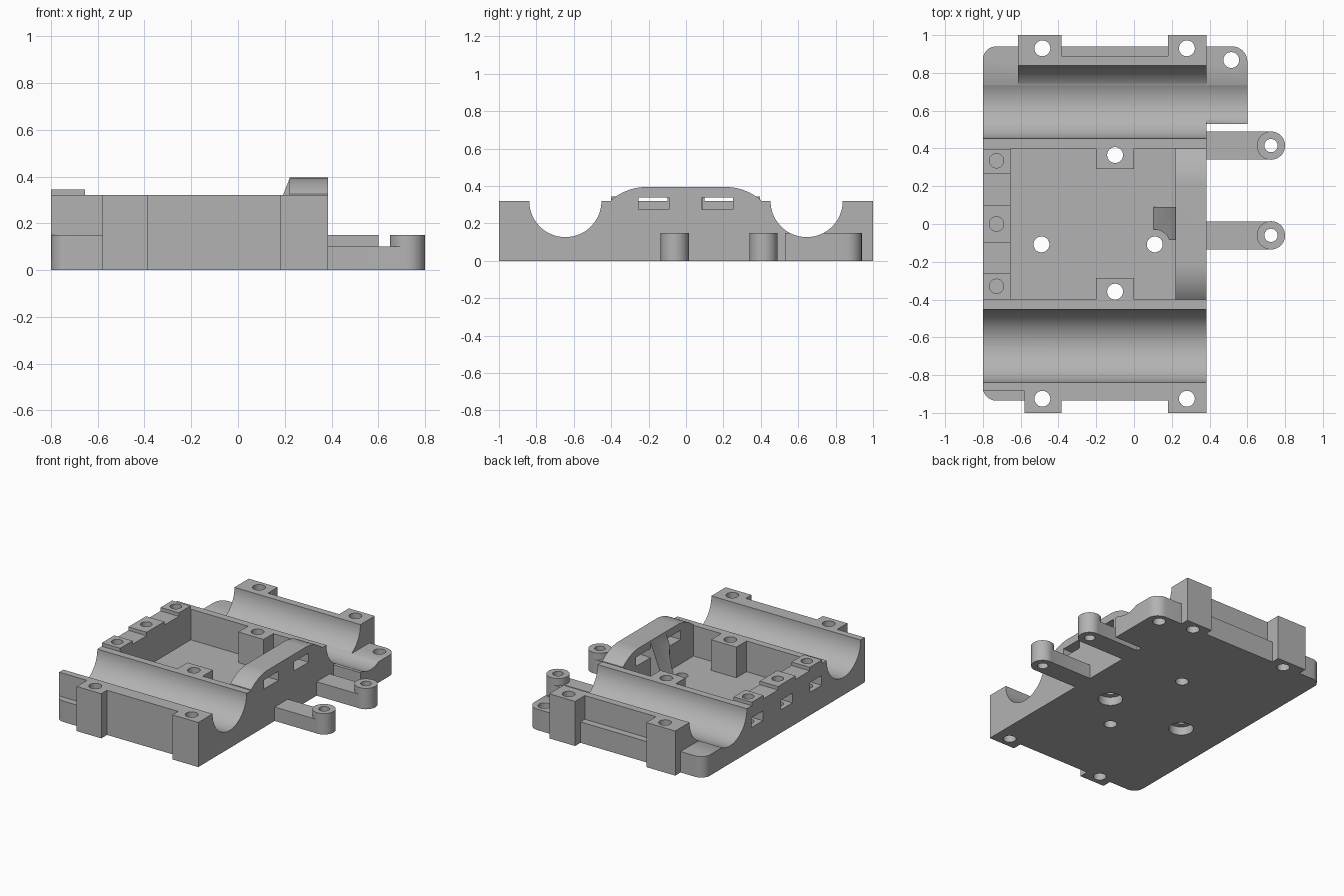
import bpy, bmesh, math
from mathutils import Matrix, Vector

if "Cube" in bpy.data.objects:
    bpy.data.objects.remove(bpy.data.objects["Cube"], do_unlink=True)

grey = bpy.data.materials.new("plain_grey")
grey.use_nodes = True
grey.diffuse_color = (0.45, 0.45, 0.45, 1)
grey.node_tree.nodes["Principled BSDF"].inputs["Base Color"].default_value = (0.45, 0.45, 0.45, 1)


def prism(name, outline, low, high, axis="z"):
    """Extrude an outline along z, or a (y, z) / (x, z) outline along x / y."""
    place = {"z": lambda a, b, c: (a, b, c),
             "x": lambda a, b, c: (c, a, b),
             "y": lambda a, b, c: (a, c, b)}[axis]
    bm = bmesh.new()
    face = bm.faces.new([bm.verts.new(place(a, b, low)) for a, b in outline])
    top = bmesh.ops.extrude_face_region(bm, geom=[face])["geom"]
    shift = Vector(place(0, 0, high - low))
    bmesh.ops.translate(bm, vec=shift, verts=[v for v in top if isinstance(v, bmesh.types.BMVert)])
    bmesh.ops.recalc_face_normals(bm, faces=bm.faces)
    mesh = bpy.data.meshes.new(name)
    bm.to_mesh(mesh)
    bm.free()
    mesh.materials.append(grey)
    obj = bpy.data.objects.new(name, mesh)
    bpy.context.collection.objects.link(obj)
    return obj


def box(name, x0, x1, y0, y1, z0, z1):
    return prism(name, [(x0, y0), (x1, y0), (x1, y1), (x0, y1)], z0, z1)


def arc(cx, cy, r, start, end, steps):
    turn = [math.radians(start + (end - start) * i / steps) for i in range(steps + 1)]
    return [(cx + r * math.cos(t), cy + r * math.sin(t)) for t in turn]


def rod(name, a, b, r, low, high, axis="z", sides=40):
    return prism(name, arc(a, b, r, 0, 360, sides)[:-1], low, high, axis)


def combine(target, tool, operation):
    mod = target.modifiers.new(operation.lower(), "BOOLEAN")
    mod.operation, mod.solver, mod.object = operation, "EXACT", tool
    bpy.context.view_layer.objects.active = target
    bpy.ops.object.modifier_apply(modifier=mod.name)
    bpy.data.objects.remove(tool, do_unlink=True)


def add(tool):
    combine(body, tool, "UNION")


def cut(tool):
    combine(body, tool, "DIFFERENCE")


X0, X1, TOP, LOW = -0.8, 0.385, 0.32, 0.15

# Low plinth with rounded corners and the side lug
plinth = (arc(-0.73, -0.865, 0.07, 180, 270, 8) + [(X1, -0.935), (X1, 0.53), (0.6, 0.53)]
          + arc(0.52, 0.86, 0.08, 0, 90, 8) + arc(-0.73, 0.87, 0.07, 90, 180, 8))
body = prism("carriage_body", plinth, 0, LOW)

# Raised centre and outer channel walls
add(box("centre", X0, X1, -0.6, 0.6, 0.05, TOP))
add(box("front_wall", X0, X1, -0.885, -0.55, 0.05, TOP))
add(box("front_wall_face", -0.5, 0.3, -0.935, -0.8, 0.05, TOP))
add(box("back_wall", -0.615, X1, 0.55, 0.89, 0.05, TOP))

# Clamp blocks at both ends
for x0, x1, y0, y1 in ((-0.58, -0.385, -1, -0.83), (0.18, X1, -1, -0.83),
                       (-0.615, -0.385, 0.85, 1), (0.18, X1, 0.85, 1)):
    add(box("clamp_block", x0, x1, y0, y1, 0, TOP))

# Round bearing channels
for y in (-0.645, 0.645):
    cut(rod("channel_cutter", y, TOP, 0.193, -1, 1, "x", 80))

# Arched end wall and open tray
arch = [(-0.4, 0.2), (0.4, 0.2)] + arc(0.21, 0.102, 0.293, 49.6, 90, 12) + arc(-0.21, 0.102, 0.293, 90, 130.4, 12)
add(prism("arched_wall", arch, 0.22, X1, "x"))
cut(box("tray_cutter", -0.655, 0.22, -0.4, 0.4, 0.1, 0.6))
for y in (-0.172, 0.168):
    cut(box("arch_slot_cutter", 0.2, 0.5, y - 0.082, y + 0.082, 0.275, 0.34))

# Sloping brace behind the arched wall, relieved around the screw hole
brace = prism("brace", [(0.1, 0.09), (0.25, 0.09), (0.25, 0.39), (0.22, 0.39)], -0.085, 0.09, "y")
combine(brace, rod("brace_cutter", 0.11, -0.11, 0.08, 0.1, 0.6), "DIFFERENCE")
add(brace)

# Tray bosses on the long walls
for y0, y1 in ((-0.42, -0.285), (0.29, 0.42)):
    add(box("tray_boss", -0.2, 0, y0, y1, 0.08, TOP))

# Nut pads with side slots and blind holes
for y0, y1, y in ((-0.4, -0.26, -0.33), (-0.1, 0.1, 0), (0.265, 0.395, 0.335)):
    add(box("nut_pad", X0, -0.655, y0, y1, 0.3, 0.345))
    cut(box("nut_slot_cutter", -0.9, -0.675, y - 0.065, y + 0.065, 0.165, 0.235))
    cut(rod("nut_hole_cutter", -0.728, y, 0.038, 0.14, 0.5))

# Through holes
for x, y in ((-0.485, -0.925), (0.28, -0.925), (-0.485, 0.93), (0.28, 0.93), (0.515, 0.868),
             (-0.1, -0.358), (-0.1, 0.365), (-0.49, -0.108), (0.11, -0.108)):
    cut(rod("hole_cutter", x, y, 0.042, -0.1, 0.6))
for x in (-0.49, 0.11):
    cut(rod("counterbore_cutter", x, -0.108, 0.08, -0.1, 0.06))

# Side arms ending in round eyelets
arms = []
for name, y in (("front_arm", -0.06), ("back_arm", 0.415)):
    arm = box(name, 0.385, 0.725, y - 0.074, y + 0.074, 0, 0.1)
    combine(arm, rod("eyelet", 0.725, y, 0.075, 0, LOW), "UNION")
    combine(arm, rod("eyelet_cutter", 0.725, y, 0.035, -0.1, 0.3), "DIFFERENCE")
    arms.append(arm)

# Smooth curved faces, keep sharp edges
for obj in [body] + arms:
    bpy.ops.object.select_all(action="DESELECT")
    obj.select_set(True)
    bpy.context.view_layer.objects.active = obj
    bpy.ops.object.shade_smooth_by_angle(angle=math.radians(30))
